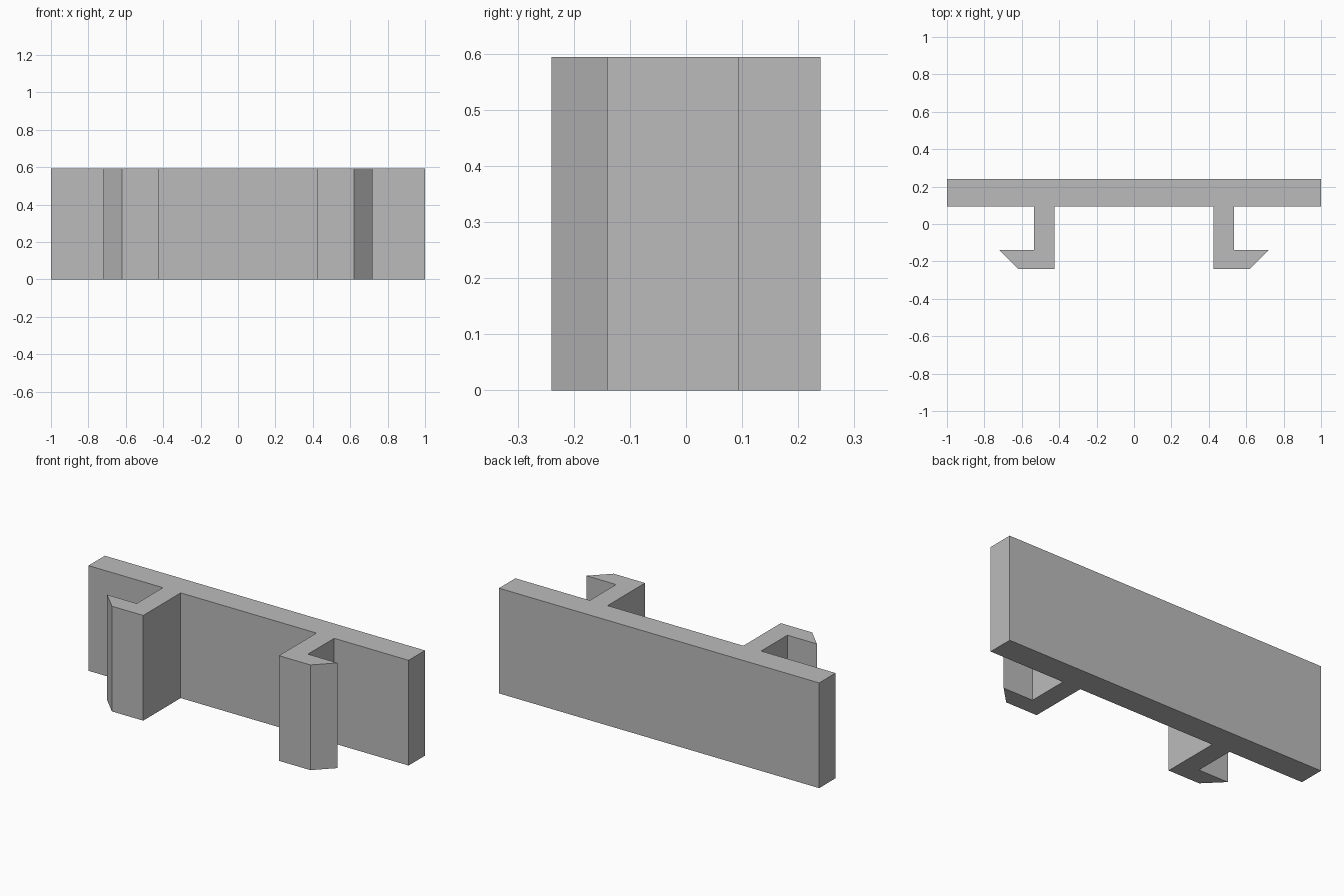
import bpy
import bmesh

cube = bpy.data.objects.get("Cube")
if cube:
    bpy.data.objects.remove(cube, do_unlink=True)

HEIGHT = 0.594

# Plain grey plastic
grey = bpy.data.materials.new("plain_grey")
grey.use_nodes = True
color = (0.5, 0.5, 0.5, 1.0)
grey.diffuse_color = color
grey.node_tree.nodes["Principled BSDF"].inputs["Base Color"].default_value = color

# Left half of the outline: plate end, then the hooked leg with its bevelled tip
half = [(1.0, 0.24), (1.0, 0.094), (0.535, 0.094), (0.535, -0.14),
        (0.72, -0.14), (0.62, -0.24), (0.424, -0.24), (0.424, 0.094)]
outline = half + [(-x, y) for x, y in reversed(half)]

# Back plate and both hooks as one extruded profile
bm = bmesh.new()
base = bm.faces.new([bm.verts.new((x, y, 0)) for x, y in outline])
result = bmesh.ops.extrude_face_region(bm, geom=[base], use_keep_orig=True)
top = [v for v in result["geom"] if isinstance(v, bmesh.types.BMVert)]
bmesh.ops.translate(bm, verts=top, vec=(0, 0, HEIGHT))
bmesh.ops.recalc_face_normals(bm, faces=bm.faces)

mesh = bpy.data.meshes.new("clip_plate_with_hooks")
bm.to_mesh(mesh)
bm.free()
mesh.materials.append(grey)
clip = bpy.data.objects.new("clip_plate_with_hooks", mesh)
bpy.context.collection.objects.link(clip)
